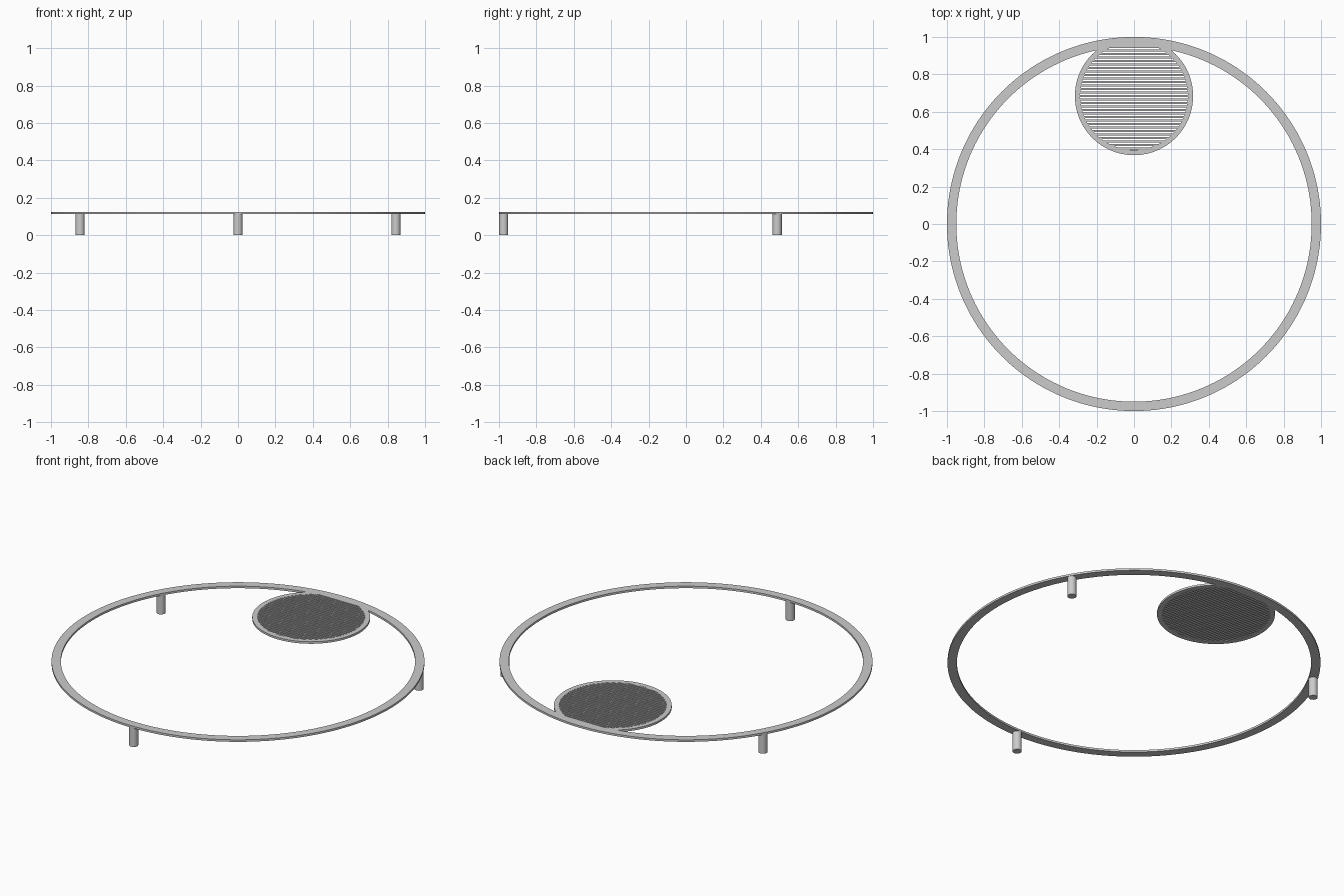
import bpy, bmesh, math

cube = bpy.data.objects.get("Cube")
if cube:
    bpy.data.objects.remove(cube, do_unlink=True)

TOP, BOTTOM = 0.125, 0.113
GRILLE_Y, GRILLE_R, OPENING_R = 0.684, 0.316, 0.288

metal = bpy.data.materials.new("grey_metal")
metal.use_nodes = True
grey = (0.6, 0.6, 0.6, 1)
metal.diffuse_color = grey
metal.node_tree.nodes["Principled BSDF"].inputs["Base Color"].default_value = grey


def finish(bm, name, smooth=True):
    bmesh.ops.recalc_face_normals(bm, faces=bm.faces)
    mesh = bpy.data.meshes.new(name)
    bm.to_mesh(mesh)
    bm.free()
    mesh.materials.append(metal)
    obj = bpy.data.objects.new(name, mesh)
    bpy.context.collection.objects.link(obj)
    if smooth:
        bpy.ops.object.select_all(action="DESELECT")
        obj.select_set(True)
        bpy.context.view_layer.objects.active = obj
        bpy.ops.object.shade_smooth_by_angle(angle=math.radians(30))
    return obj


def flat_ring(name, outer, inner, y, sides):
    """Rectangular profile swept around a vertical axis."""
    bm = bmesh.new()
    loops = []
    for i in range(sides):
        a = math.tau * i / sides
        loops.append([bm.verts.new((r * math.cos(a), y + r * math.sin(a), z))
                      for r, z in ((outer, BOTTOM), (outer, TOP), (inner, TOP), (inner, BOTTOM))])
    for i, a in enumerate(loops):
        b = loops[(i + 1) % sides]
        for k in range(4):
            n = (k + 1) % 4
            bm.faces.new((a[k], b[k], b[n], a[n]))
    return finish(bm, name)


# Large hoop and the rim of the small round grille
flat_ring("hoop", 1.0, 0.95, 0, 160)
flat_ring("grille_rim", GRILLE_R, OPENING_R, GRILLE_Y, 96)

# Parallel slats, trimmed to end inside the rim
PITCH, SLAT = 0.0187, 0.0105
bm = bmesh.new()
trim = (GRILLE_R + OPENING_R) / 2
for i in range(-15, 16):
    dy = i * PITCH
    near, far = dy - SLAT / 2, dy + SLAT / 2
    if max(abs(near), abs(far)) >= trim:
        continue
    corners = []
    for side, y in ((-1, near), (1, near), (1, far), (-1, far)):
        corners.append((side * math.sqrt(trim ** 2 - y ** 2), GRILLE_Y + y))
    low = [bm.verts.new((x, y, BOTTOM)) for x, y in corners]
    high = [bm.verts.new((x, y, TOP)) for x, y in corners]
    bm.faces.new(low)
    bm.faces.new(high)
    for k in range(4):
        n = (k + 1) % 4
        bm.faces.new((low[k], low[n], high[n], high[k]))
finish(bm, "grille_slats", smooth=False)

# Three round legs under the hoop
for name, degrees in (("front_leg", -90), ("back_left_leg", 30), ("back_right_leg", 150)):
    a = math.radians(degrees)
    bm = bmesh.new()
    bmesh.ops.create_cone(bm, cap_ends=True, segments=32, radius1=0.0245,
                          radius2=0.0245, depth=BOTTOM)
    leg = finish(bm, name)
    leg.location = (0.975 * math.cos(a), 0.975 * math.sin(a), BOTTOM / 2)
